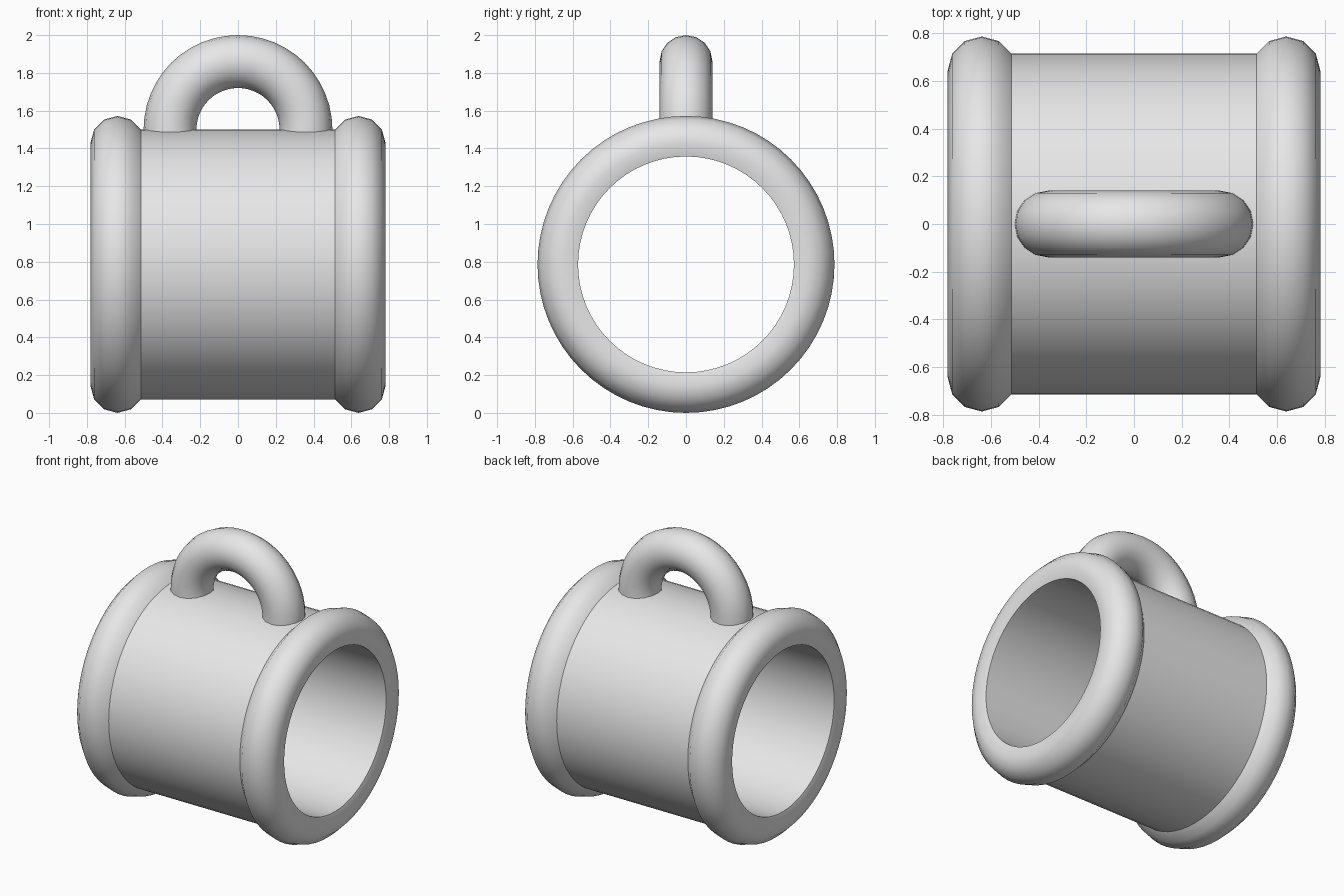
import bpy, bmesh, math
from mathutils import Vector

cube = bpy.data.objects.get("Cube")
if cube:
    bpy.data.objects.remove(cube, do_unlink=True)

grey = bpy.data.materials.new("plain_grey")
grey.use_nodes = True
grey.diffuse_color = (0.8, 0.8, 0.8, 1)
grey.node_tree.nodes["Principled BSDF"].inputs["Base Color"].default_value = (0.8, 0.8, 0.8, 1)


def skin(name, rings, loop):
    """Bridge closed rings; join last to first if loop, else cap the ends."""
    bm = bmesh.new()
    vs = [[bm.verts.new(p) for p in ring] for ring in rings]
    n = len(rings[0])
    for i in range(len(vs) if loop else len(vs) - 1):
        a, b = vs[i], vs[(i + 1) % len(vs)]
        for j in range(n):
            k = (j + 1) % n
            bm.faces.new((a[j], a[k], b[k], b[j]))
    if not loop:
        bm.faces.new(vs[0])
        bm.faces.new(vs[-1])
    bmesh.ops.recalc_face_normals(bm, faces=bm.faces)
    mesh = bpy.data.meshes.new(name)
    bm.to_mesh(mesh)
    bm.free()
    mesh.materials.append(grey)
    obj = bpy.data.objects.new(name, mesh)
    bpy.context.collection.objects.link(obj)
    bpy.ops.object.select_all(action='DESELECT')
    obj.select_set(True)
    bpy.context.view_layer.objects.active = obj
    bpy.ops.object.shade_smooth_by_angle(angle=math.radians(40))
    return obj


# Barrel with rounded rims: (x, radius) profile turned around the x axis
AXIS_Z, RIM_X, RIM_R, RIM_T = 0.786, 0.638, 0.643, 0.143
rim = [(RIM_X + RIM_T * math.cos(math.radians(d)), RIM_R + RIM_T * math.sin(math.radians(d)))
       for d in range(-30, 151, 30)]
profile = rim + [(-x, r) for x, r in reversed(rim)]
SEG = 64
rings = []
for i in range(SEG):
    t = 2 * math.pi * i / SEG
    rings.append([(x, r * math.sin(t), AXIS_Z + r * math.cos(t)) for x, r in profile])
skin("barrel_with_rims", rings, True)

# Carrying loop: round bar bent in a half circle, its feet sunk in the wall
BEND, BAR, LOOP_Z, FOOT_Z = 0.36, 0.14, 1.5, 1.43
path = [(Vector((BEND, 0, FOOT_Z)), 0.0)]
for i in range(25):
    t = math.pi * i / 24
    path.append((Vector((BEND * math.cos(t), 0, LOOP_Z + BEND * math.sin(t))), t))
path.append((Vector((-BEND, 0, FOOT_Z)), math.pi))
rings = []
for centre, t in path:
    out = Vector((math.cos(t), 0, math.sin(t)))
    rings.append([centre + BAR * (out * math.cos(a) + Vector((0, 1, 0)) * math.sin(a))
                  for a in (2 * math.pi * j / 16 for j in range(16))])
skin("top_loop", rings, False)
